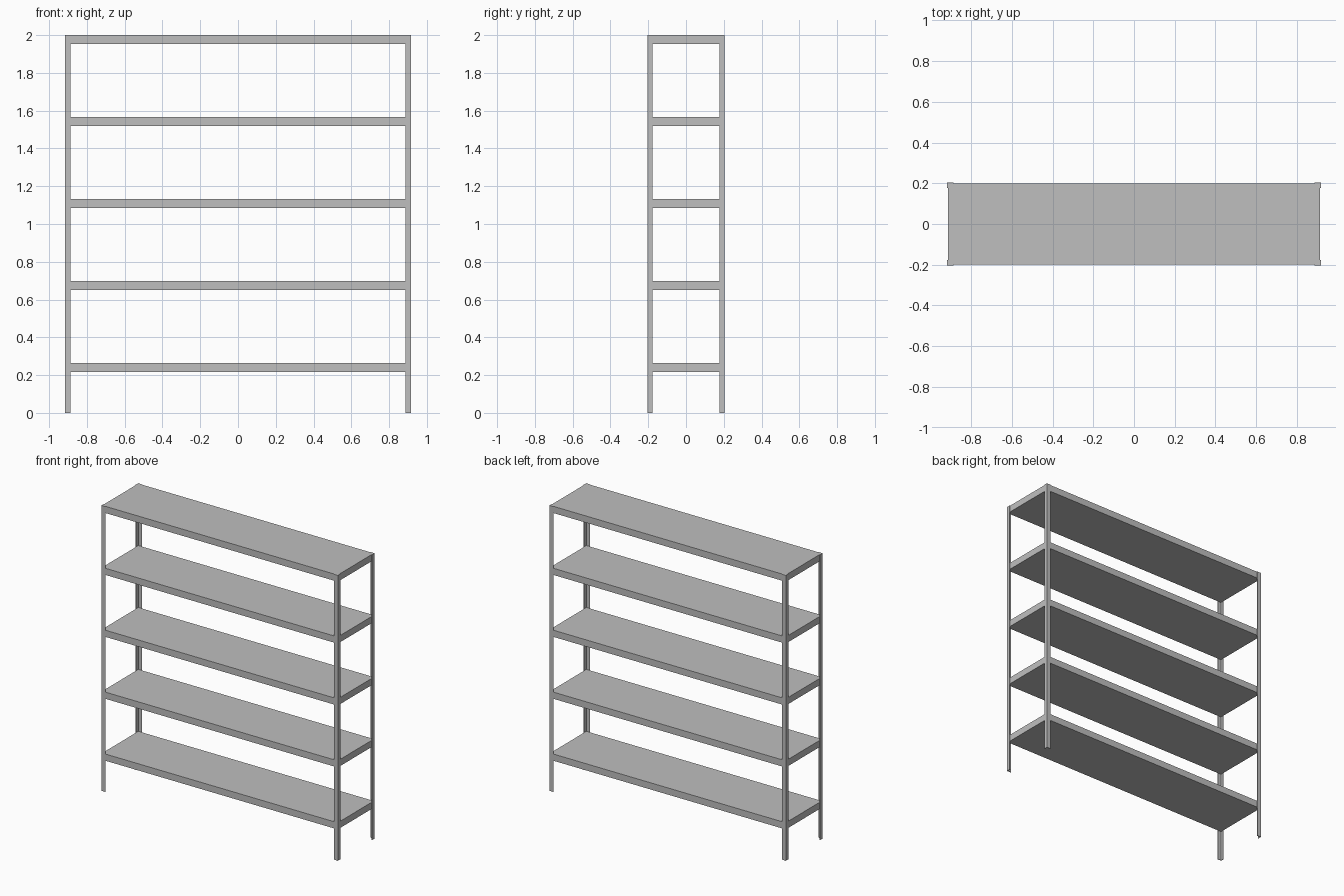
import bpy
import bmesh

if "Cube" in bpy.data.objects:
    bpy.data.objects.remove(bpy.data.objects["Cube"], do_unlink=True)

HALF_X, HALF_Y, HEIGHT = 0.917, 0.204, 2.0   # outer size of the posts
PLATE = 0.004                                # sheet thickness of the angle posts
ARM_X, ARM_Y = 0.031, 0.027                  # widths of the two post flanges
BOARD, STEP = 0.047, 0.434                   # shelf thickness and spacing

steel = bpy.data.materials.new("grey_steel")
steel.use_nodes = True
colour = (0.52, 0.52, 0.52, 1)
steel.diffuse_color = colour
steel.node_tree.nodes["Principled BSDF"].inputs["Base Color"].default_value = colour


def prism(name, outline, bottom, top):
    """Extrude a flat outline straight up between two heights."""
    bm = bmesh.new()
    face = bm.faces.new([bm.verts.new((x, y, bottom)) for x, y in outline])
    raised = bmesh.ops.extrude_face_region(bm, geom=[face])["geom"]
    verts = [v for v in raised if isinstance(v, bmesh.types.BMVert)]
    bmesh.ops.translate(bm, verts=verts, vec=(0, 0, top - bottom))
    bmesh.ops.recalc_face_normals(bm, faces=bm.faces)
    mesh = bpy.data.meshes.new(name)
    bm.to_mesh(mesh)
    bm.free()
    mesh.materials.append(steel)
    obj = bpy.data.objects.new(name, mesh)
    bpy.context.collection.objects.link(obj)
    return obj


# L-shaped corner posts, open towards the middle
angle = [(0, 0), (ARM_X, 0), (ARM_X, PLATE), (PLATE, PLATE), (PLATE, ARM_Y), (0, ARM_Y)]
for side, sx in (("left", 1), ("right", -1)):
    for end, sy in (("front", -1), ("back", 1)):
        outline = [(sx * (HALF_X - x), sy * (HALF_Y - y)) for x, y in angle]
        prism(f"{end}_{side}_post", outline, 0, HEIGHT)

# Shelves fitted inside the posts
w, d = HALF_X - PLATE, HALF_Y - PLATE
for i in range(5):
    top = HEIGHT - i * STEP
    prism(f"shelf_{5 - i}", [(-w, -d), (w, -d), (w, d), (-w, d)], top - BOARD, top)
